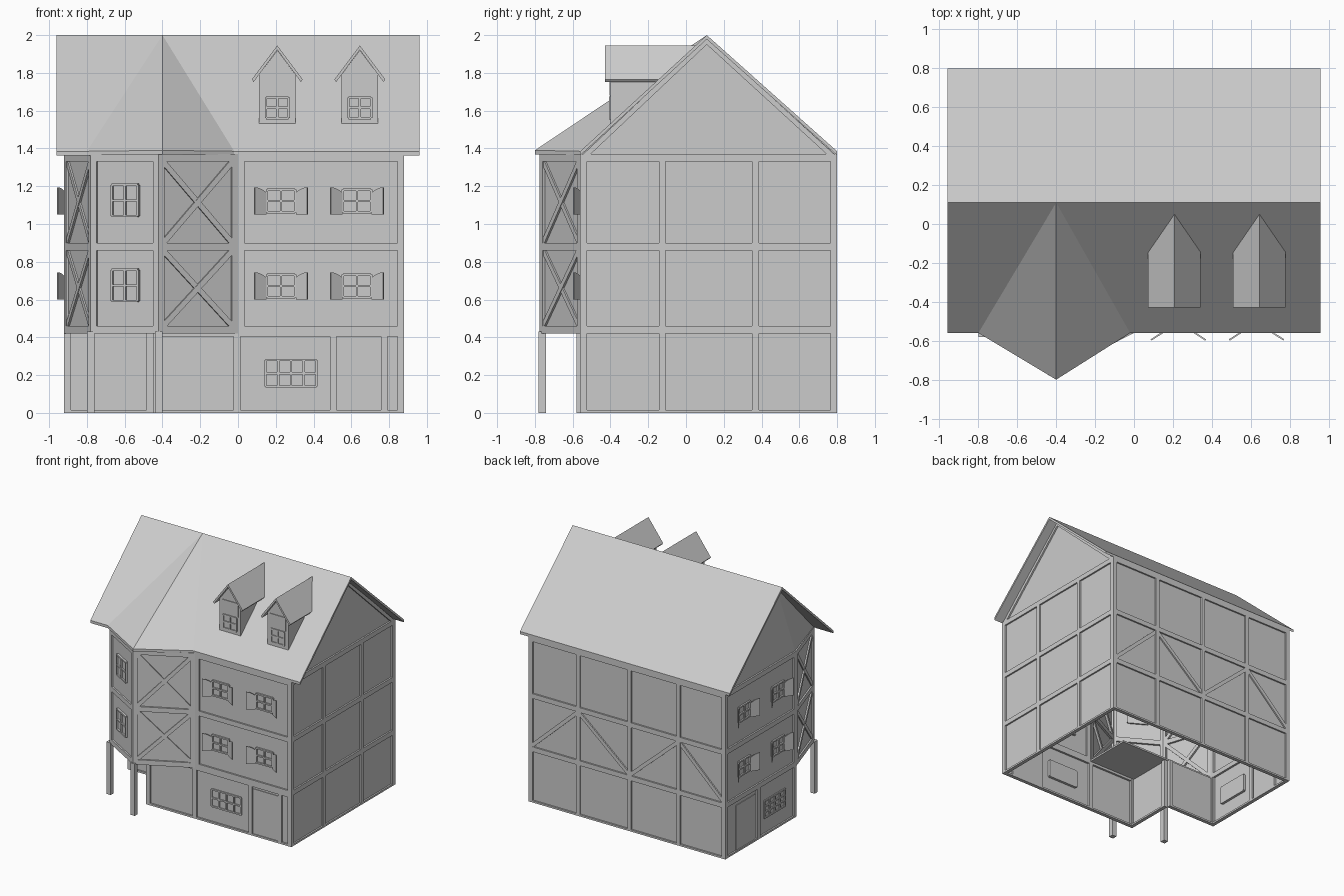
import bpy, math
from mathutils import Vector as V

if "Cube" in bpy.data.objects:
    bpy.data.objects.remove(bpy.data.objects["Cube"])

parts = {}

def add(name, verts, faces):
    vs, fs = parts.setdefault(name, ([], []))
    n = len(vs)
    vs += [tuple(v) for v in verts]
    fs += [[i + n for i in f] for f in faces]

def at(w, u, z, o=0):
    """Point on wall line w: distance u along, height z, offset o outwards."""
    d = V((w[2] - w[0], w[3] - w[1], 0)).normalized()
    return V((w[0], w[1], z)) + d * u + V((d.y, -d.x, 0)) * o

def length(w):
    return math.hypot(w[2] - w[0], w[3] - w[1])

def loft(name, a, b):
    n = len(a)
    add(name, a + b, [list(range(n)), list(range(2 * n - 1, n - 1, -1))] +
        [[i, n + i, n + (i + 1) % n, (i + 1) % n] for i in range(n)])

def prism(name, w, pts, o0, o1):
    loft(name, [at(w, u, z, o1) for u, z in pts], [at(w, u, z, o0) for u, z in pts])

def rect(name, w, u0, u1, z0, z1, o0=-.03, o1=0):
    prism(name, w, [(u0, z0), (u1, z0), (u1, z1), (u0, z1)], o0, o1)

def brace(w, u0, z0, u1, z1, t=.03, o=-.002):
    d = V((u1 - u0, z1 - z0)).normalized()
    n = V((-d.y, d.x)) * t / 2
    pts = [V((u0, z0)) - n, V((u1, z1)) - n, V((u1, z1)) + n, V((u0, z0)) + n]
    prism("diagonal_braces", w, pts, -.03, o)

def sheet(name, w, z0, z1, o=-.013):
    L = length(w)
    add(name, [at(w, u, z, o) for u, z in ((0, z0), (L, z0), (L, z1), (0, z1))], [[0, 1, 2, 3]])

def timber(w, beams, posts, z0, z1, t=.035):
    L = length(w)
    for z in beams:
        rect("timber_beams", w, 0, L, z, z + (.04 if z else .015))
    for u in posts:
        rect("timber_posts", w, max(0, u - t / 2), min(L, u + t / 2), z0, z1)

def window(w, c, z, W, H, cols, rows, o=0, t=.012):
    """Pane with outer frame and glazing bars, centred on c, z."""
    rect("window_panes", w, c - W / 2, c + W / 2, z - H / 2, z + H / 2, o - .03, o - .012)
    for i in range(cols + 1):
        u = c - W / 2 + W * i / cols
        rect("window_bars", w, u - t / 2, u + t / 2, z - H / 2, z + H / 2, o - .03, o)
    for j in range(rows + 1):
        h = z - H / 2 + H * j / rows
        rect("window_bars", w, c - W / 2, c + W / 2, h - t / 2, h + t / 2, o - .03, o)

def shutter_window(w, c, z):
    window(w, c, z, .15, .12, 2, 2)
    for s in (-1, 1):
        a, b = at(w, c + s * .08, 0, -.003), at(w, c + s * .14, 0, .036)
        leaf = (a.x, a.y, b.x, b.y)
        L = length(leaf)
        # curved top: high at the hinge side, dropping to the outer edge
        top = [(L * i / 5, z + .072 - .028 * (1 - i / 5) ** 2) for i in range(6)]
        prism("shutters", leaf, [(L, z - .072), (0, z - .072)][::-1] + top[::-1], -.004, .004)

# wall lines, outside on the right-hand side of travel
right = (.88, -.56, .88, .80)
back = (.88, .80, -.92, .80)
left = (-.92, .80, -.92, -.13)
angled = (-.92, -.13, -.78, -.565)
bay_l = (-.78, -.565, -.42, -.775)
bay_r = (-.42, -.775, 0, -.56)
front = (0, -.56, .88, -.56)
low_front = (-.45, -.56, .88, -.56)
porch_back = (-.92, -.13, -.45, -.13)
porch_side = (-.45, -.13, -.45, -.56)
FLOORS = (.42, .86, 1.33)

# wall infill and main framing
for w in (right, back, left):
    sheet("wall_infill", w, 0, 1.37)
for w in (angled, bay_l, bay_r, front):
    sheet("wall_infill", w, .42, 1.37)
    timber(w, FLOORS, (.0175, length(w) - .0175), .42, 1.37)
for w in (low_front, porch_back, porch_side):
    sheet("wall_infill", w, 0, .42)
    timber(w, (0,), (.0175, length(w) - .0175), 0, .42)
timber(right, (0,) + FLOORS, (.0175, .435, .928, 1.3425), 0, 1.37)
timber(back, (0,) + FLOORS, (.0175, .45, .92, 1.37, 1.7825), 0, 1.37)
timber(left, (0,) + FLOORS, (.0175, .9125), 0, 1.37)
timber(left, (), (.44,), 0, .42)
timber(low_front, (.405,), (.445, .955, 1.225), 0, .42)

# diagonal braces on the back and crossed braces on the bay
for u0, u1, up in ((.03, .44, 1), (.46, .91, 0), (.93, 1.36, 1), (1.38, 1.78, 0)):
    brace(back, u0, .47 if up else .85, u1, .85 if up else .47)
for w in (bay_r, angled):
    for z0, z1 in ((.46, .86), (.90, 1.33)):
        L = length(w)
        brace(w, .03, z0, L - .03, z1)
        brace(w, .03, z1, L - .03, z0, o=-.004)

# windows
for z in (.672, 1.122):
    for c in (.228, .63):
        shutter_window(front, c, z)
    for c in (.26, .70):
        shutter_window(left, c, z)
    window(bay_l, .21, z + .003, .16, .165, 2, 2, o=.004)
window(low_front, .73, .21, .27, .14, 4, 2, o=-.004)
window(left, .66, .21, .27, .14, 4, 3, o=-.004)

# doors
rect("doors", low_front, .972, 1.208, .0, .385, -.03, -.008)
rect("doors", left, .15, .40, .0, .385, -.03, -.008)

# bay floor over the porch, its inner landing, and stilts
poly = [(-.92, -.13), (-.78, -.565), (-.42, -.775), (0, -.56), (0, -.13)]
loft("bay_floor", [V((x, y, .44)) for x, y in poly], [V((x, y, .425)) for x, y in poly])
for x, y in ((-.78, -.56), (-.42, -.76)):
    rect("porch_stilts", (x - .02, y, x + .02, y), 0, .04, 0, .43, -.02, .02)

# gables
add("right_gable", [(.867, -.54, 1.37), (.867, .79, 1.37), (.867, .11, 1.98)], [[0, 1, 2]])
add("left_gable", [(-.907, .79, 1.37), (-.907, -.13, 1.37), (-.78, -.555, 1.37),
                   (-.907, .11, 1.98)], [[0, 1, 3], [1, 2, 3]])
for y in (-.55, .79):
    s = 1 if y < 0 else -1
    a = [V((.85, y, 1.365)), V((.85, y + s * .04, 1.365)), V((.85, .11, 1.95)), V((.85, .11, 1.985))]
    loft("gable_rafters", a, [p + V((.03, 0, 0)) for p in a])

# main roof with the front slope drawn out to a point over the bay
top = [(-.96, -.56, 1.385), (-.80, -.56, 1.385), (-.40, -.80, 1.39), (-.02, -.56, 1.385),
       (.96, -.56, 1.385), (.96, .11, 2), (-.40, .11, 2), (-.96, .11, 2),
       (-.96, .80, 1.385), (.96, .80, 1.385)]
faces = [[0, 1, 6, 7], [1, 2, 6], [2, 3, 6], [3, 4, 5, 6], [7, 6, 5, 9, 8]]
rim = [0, 1, 2, 3, 4, 5, 9, 8, 7]
n = len(top)
add("main_roof", top + [(x, y, z - .022) for x, y, z in top],
    faces + [[i + n for i in reversed(f)] for f in faces] +
    [[a, a + n, b + n, b] for a, b in zip(rim, rim[1:] + rim[:1])])

# dormers
def slope_y(z):
    return -.56 + (z - 1.385) * .67 / .615

for c in (.208, .645):
    outline = [(c - .097, 1.53), (c + .097, 1.53), (c + .097, 1.79), (c, 1.92), (c - .097, 1.79)]
    loft("dormer_bodies", [V((x, -.40, z)) for x, z in outline],
         [V((x, slope_y(z) + .005, z)) for x, z in outline])
    for s in (-1, 1):
        prof = [(c, 1.945), (c + s * .135, 1.765), (c + s * .125, 1.752), (c, 1.922)]
        loft("dormer_roofs", [V((x, -.43, z)) for x, z in prof],
             [V((x, slope_y(z) + .005, z)) for x, z in prof])
    w = (c - .1, -.40, c + .1, -.40)
    window(w, .1, 1.615, .12, .11, 2, 2, o=.008)
    rect("dormer_panels", w, .025, .175, 1.68, 1.795, -.01, .006)

# create the objects
for name, (vs, fs) in parts.items():
    me = bpy.data.meshes.new(name)
    me.from_pydata(vs, [], fs)
    me.update()
    bpy.context.collection.objects.link(bpy.data.objects.new(name, me))
